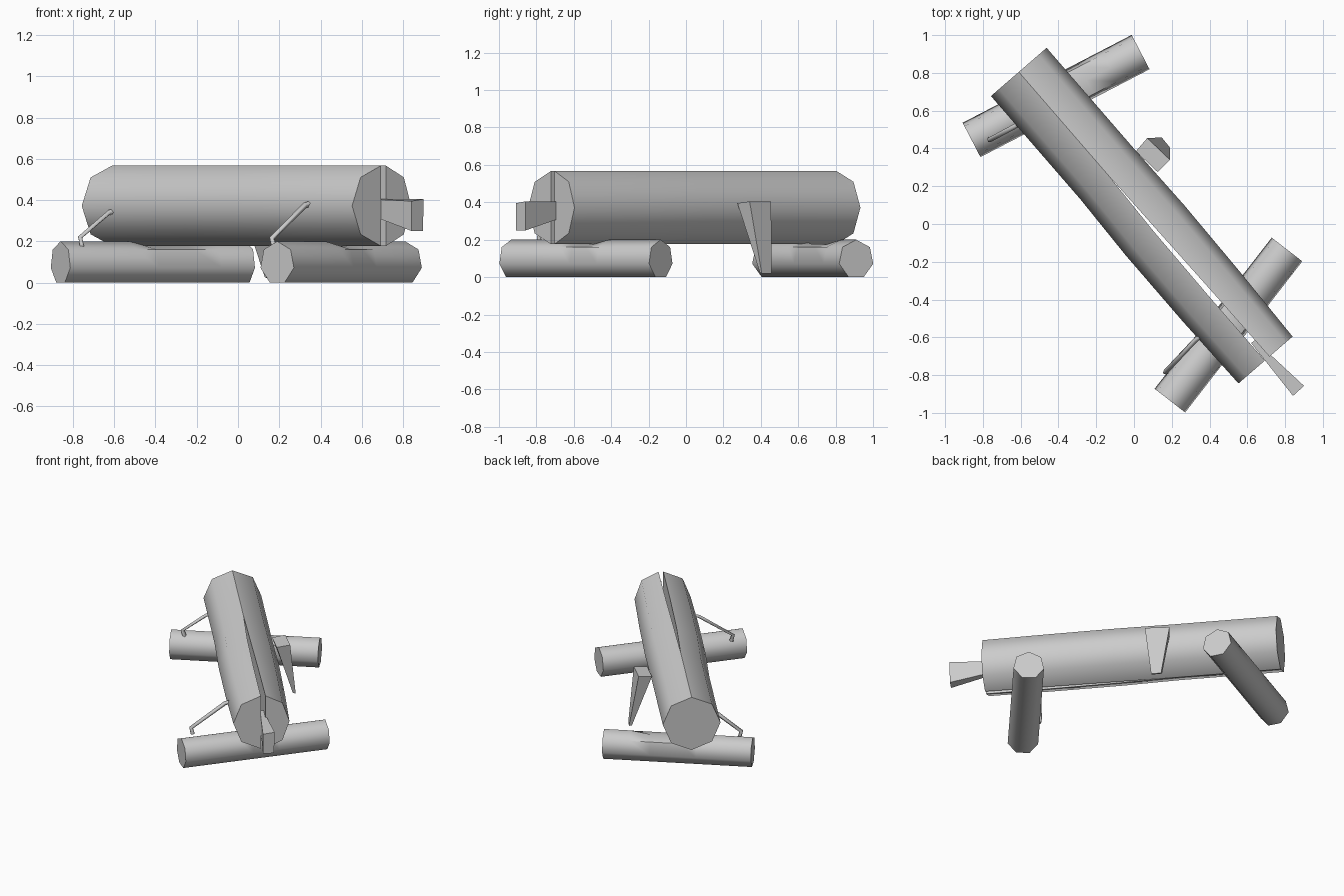
import bpy, bmesh, math
from mathutils import Vector

if "Cube" in bpy.data.objects:
    bpy.data.objects.remove(bpy.data.objects["Cube"])

def finish(name, bm, smooth=False):
    bmesh.ops.recalc_face_normals(bm, faces=bm.faces)
    me = bpy.data.meshes.new(name)
    bm.to_mesh(me)
    bm.free()
    ob = bpy.data.objects.new(name, me)
    bpy.context.collection.objects.link(ob)
    if smooth:
        bpy.ops.object.select_all(action='DESELECT')
        ob.select_set(True)
        bpy.context.view_layer.objects.active = ob
        bpy.ops.object.shade_smooth_by_angle(angle=math.radians(56))
    return ob

def loft(name, rings):
    bm = bmesh.new()
    vs = [[bm.verts.new(p) for p in r] for r in rings]
    n = len(vs[0])
    for a, b in zip(vs, vs[1:]):
        for i in range(n):
            bm.faces.new((a[i], a[(i + 1) % n], b[(i + 1) % n], b[i]))
    bm.faces.new(vs[0])
    bm.faces.new(vs[-1])
    return finish(name, bm, True)

# Seven-sided support logs, with a shallow notch where the big log rests
def support(name, a, b, stations):
    a, b = Vector((*a, 0.095)), Vector((*b, 0.095))
    d = (b - a).normalized()
    side = Vector((d.y, -d.x, 0))
    rings = []
    for t, top in stations:
        ring = []
        for i in range(7):
            ang = math.tau * i / 7
            p = a.lerp(b, t) + side * 0.105 * math.sin(ang)
            p.z = min(p.z + 0.105 * math.cos(ang), top)
            ring.append(p)
        rings.append(ring)
    return loft(name, rings)

support("back_support_log", (-0.86, 0.445), (0.035, 0.91),
        [(0, 0.2), (0.37, 0.2), (0.48, 0.178), (0.68, 0.178), (0.82, 0.2), (1, 0.2)])
support("front_support_log", (0.19, -0.935), (0.81, -0.135),
        [(0, 0.2), (0.38, 0.2), (0.47, 0.178), (0.56, 0.178), (0.65, 0.2), (1, 0.2)])

# Big octagonal log, split lengthwise into two halves that bow apart
START, END = Vector((-0.61, 0.805, 0.372)), Vector((0.705, -0.7125, 0.372))
AXIS = (END - START).normalized()
SIDE = Vector((-AXIS.y, AXIS.x, 0))

def half_log(name, sign, stations):
    rings = []
    for t, gap, width in stations:
        c = START.lerp(END, t) + SIDE * sign * gap
        rings.append([c + SIDE * sign * width * math.sin(k * math.pi / 4)
                      + Vector((0, 0, 0.195 * math.cos(k * math.pi / 4))) for k in range(5)])
    return loft(name, rings)

half_log("left_log_half", -1, [(0, 0, 0.195), (0.36, 0, 0.195), (0.55, 0.013, 0.195),
                               (0.78, 0.017, 0.192), (1, 0.016, 0.185)])
half_log("right_log_half", 1, [(0, 0, 0.195), (0.36, 0, 0.195), (0.55, 0.005, 0.195),
                               (0.78, 0.012, 0.18), (1, 0.016, 0.162)])

# Tapered splitting wedges: wide head and narrow tip, each a four-point loop
def wedge(name, head, tip):
    bm = bmesh.new()
    h, t = ([bm.verts.new(p) for p in q] for q in (head, tip))
    bm.faces.new(h)
    bm.faces.new(t)
    for i in range(4):
        j = (i + 1) % 4
        bm.faces.new((h[i], h[j], t[j], t[i]))
    return finish(name, bm)

wedge("driven_wedge",
      [(0.842, -0.91, 0.25), (0.896, -0.857, 0.25), (0.9, -0.857, 0.405), (0.842, -0.91, 0.395)],
      [(0.62, -0.63, 0.335), (0.64, -0.615, 0.335), (0.64, -0.615, 0.405), (0.62, -0.63, 0.405)])
wedge("leaning_wedge",
      [(0.01, 0.385, 0.395), (0.07, 0.455, 0.405), (0.19, 0.34, 0.405), (0.125, 0.275, 0.395)],
      [(0.13, 0.448, 0.025), (0.147, 0.458, 0.02), (0.19, 0.405, 0.02), (0.173, 0.395, 0.025)])

# Iron staples pinning the big log to the supports
def staple(name, pts):
    cu = bpy.data.curves.new(name, 'CURVE')
    cu.dimensions = '3D'
    cu.bevel_depth = 0.014
    cu.bevel_resolution = 0
    cu.use_fill_caps = True
    sp = cu.splines.new('POLY')
    sp.points.add(len(pts) - 1)
    for p, co in zip(sp.points, pts):
        p.co = (*co, 1)
    bpy.context.collection.objects.link(bpy.data.objects.new(name, cu))

staple("back_staple", [(-0.755, 0.455, 0.17), (-0.765, 0.445, 0.22),
                       (-0.625, 0.52, 0.34), (-0.57, 0.56, 0.35)])
staple("front_staple", [(0.175, -0.78, 0.17), (0.165, -0.785, 0.215),
                        (0.325, -0.615, 0.375), (0.38, -0.57, 0.39)])
